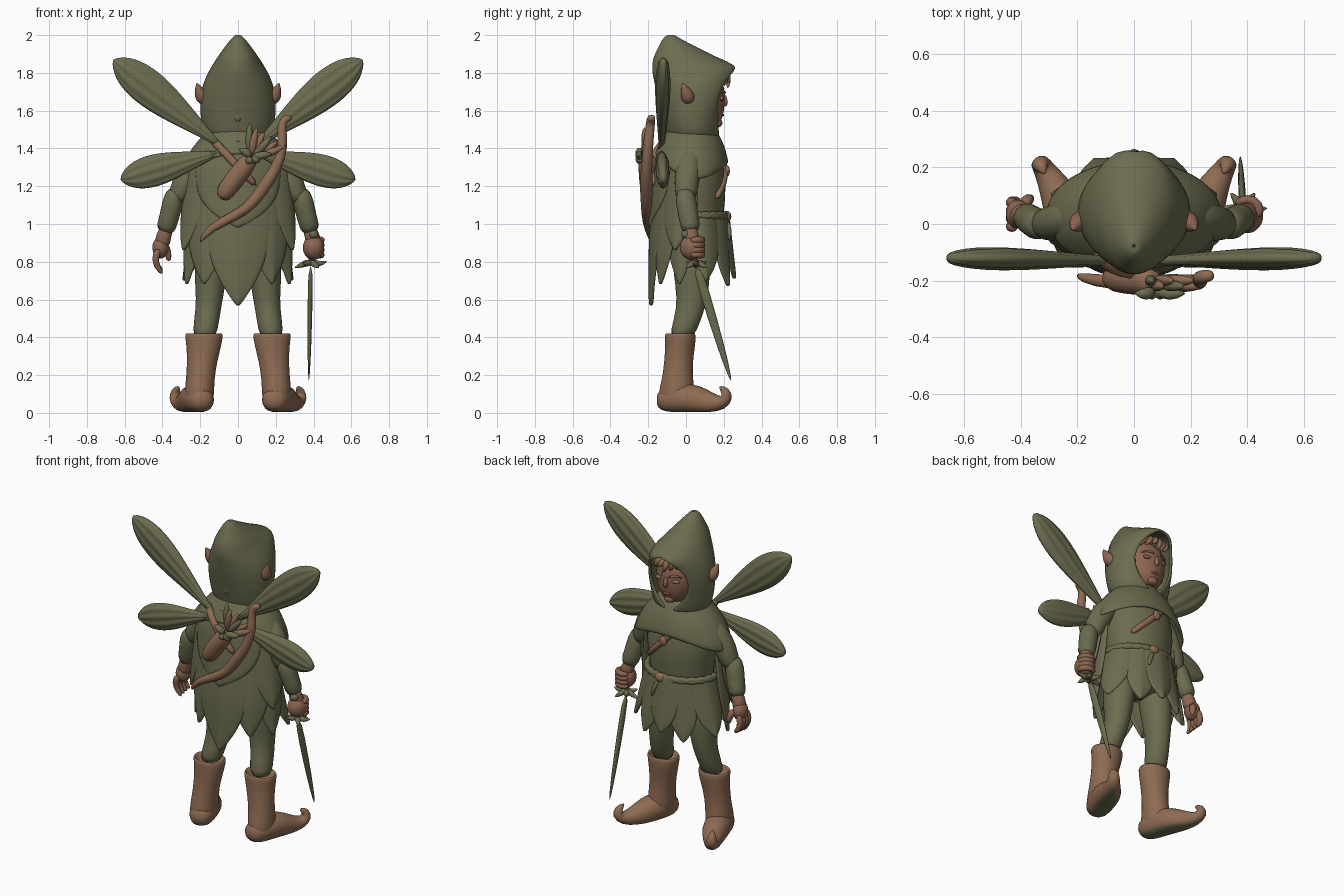
import bpy, bmesh
from math import sin, cos, pi, radians
from mathutils import Vector

if "Cube" in bpy.data.objects:
    bpy.data.objects.remove(bpy.data.objects["Cube"], do_unlink=True)


def material(name, rgb):
    mat = bpy.data.materials.new(name)
    mat.use_nodes = True
    mat.diffuse_color = (*rgb, 1)
    mat.node_tree.nodes["Principled BSDF"].inputs["Base Color"].default_value = (*rgb, 1)
    return mat


GREEN = material("leaf green", (.15, .15, .08))
LEATHER = material("boot leather", (.27, .147, .085))
SKIN = material("warm skin", (.26, .13, .08))


def skin(name, rings, mat, closed=True, caps=True, thick=0):
    """Bridge equal-length point rings into a smooth surface."""
    bm = bmesh.new()
    rows = [[bm.verts.new(point) for point in ring] for ring in rings]
    count = len(rows[0])
    for low, high in zip(rows, rows[1:]):
        for i in range(count if closed else count - 1):
            j = (i + 1) % count
            bm.faces.new((low[i], low[j], high[j], high[i]))
    if caps and closed:
        bm.faces.new(rows[0])
        bm.faces.new(rows[-1])
    bmesh.ops.remove_doubles(bm, verts=bm.verts, dist=.0004)
    bmesh.ops.recalc_face_normals(bm, faces=bm.faces)
    mesh = bpy.data.meshes.new(name)
    bm.to_mesh(mesh)
    bm.free()
    mesh.materials.append(mat)
    for face in mesh.polygons:
        face.use_smooth = True
    ob = bpy.data.objects.new(name, mesh)
    bpy.context.collection.objects.link(ob)
    if thick:
        solid = ob.modifiers.new("thickness", "SOLIDIFY")
        solid.thickness, solid.offset = thick, 0
    smooth = ob.modifiers.new("smooth", "SUBSURF")
    smooth.levels = smooth.render_levels = 1
    return ob


def circle(count):
    return [2 * pi * i / count for i in range(count)]


def loft(name, rows, mat, count=20):
    """Stack of horizontal ellipses given as x, y, z, rx, ry."""
    return skin(name, [[(x + rx * cos(t), y + ry * sin(t), z) for t in circle(count)]
                       for x, y, z, rx, ry in rows], mat)


def tube(name, points, radii, mat, count=10):
    """Round tube of varying radius along a path."""
    points = [Vector(point) for point in points]
    rings, old, turn = [], None, None
    for i, point in enumerate(points):
        along = (points[min(i + 1, len(points) - 1)] - points[max(i - 1, 0)]).normalized()
        turn = old.rotation_difference(along) @ turn if old else along.to_track_quat("Z", "Y")
        old = along
        r = radii[i] if isinstance(radii, list) else radii
        rings.append([point + turn @ Vector((r * cos(t), r * sin(t), 0)) for t in circle(count)])
    return skin(name, rings, mat)


def ball(name, centre, size, mat):
    x, y, z = centre
    rx, ry, rz = size
    loft(name, [(x, y, z - rz * cos(t), rx * sin(t) + .0005, ry * sin(t) + .0005)
                for t in (pi * k / 10 for k in range(11))], mat)


# Cloth profiles: z, rx, ry, from top to bottom
COAT = [(1.48, .15, .13), (1.3, .265, .165), (.9, .295, .195), (.5, .295, .19)]
SKIRT = [(1.1, .2, .165), (.7, .285, .2), (.5, .29, .2)]


def cloth_point(table, angle, z, off):
    for (za, xa, ya), (zb, xb, yb) in zip(table, table[1:]):
        if z >= zb:
            break
    blend = min(max((za - z) / (za - zb), 0), 1)
    rx, ry = xa + blend * (xb - xa) + off, ya + blend * (yb - ya) + off
    return rx * cos(radians(angle)), .03 + ry * sin(radians(angle)), z


def leaf(name, table, angle, half, top, tip, off):
    """Pointed leaf panel wrapped around a cloth profile, with a raised midrib."""
    rings = []
    for i in range(13):
        v = i / 12
        width = max(1 - v ** 3.6, .02) * half
        rings.append([cloth_point(table, angle + width * u / 4, top + (tip - top) * v,
                                  off + .014 * (1 - abs(u) / 4) + .008 * v) for u in range(-4, 5)])
    skin(name, rings, GREEN, closed=False, thick=.016)


# Torso, coat and skirt
loft("torso", [(0, .03, .8, .2, .15), (0, .04, 1.05, .19, .16), (0, .04, 1.2, .225, .178),
               (0, .035, 1.36, .22, .165), (0, .03, 1.5, .12, .1)], GREEN)
leaf("coat_back_leaf", COAT, -90, 40, 1.42, .565, .008)
leaf("coat_top_leaf", COAT, -90, 55, 1.44, .98, .014)
leaf("skirt_middle_leaf", SKIRT, 90, 24, 1.06, .71, .01)
for s in (-1, 1):
    leaf("coat_inner_leaf", COAT, -90 + 36 * s, 34, 1.38, .68, -.004)
    leaf("coat_side_leaf", COAT, -90 + 66 * s, 30, 1.35, .86, .004)
    leaf("coat_hip_leaf", COAT, -90 + 70 * s, 32, 1.3, .68, -.022)
    leaf("skirt_front_leaf", SKIRT, 90 + 27 * s, 24, 1.06, .67, 0)
    leaf("skirt_side_leaf", SKIRT, 90 + 70 * s, 30, 1.06, .7, .002)
    tube("belt_end", [(.03, .21, 1.03), (.03 + .04 * s, .23, .97), (.03 + .05 * s, .23, .91)],
         [.012, .018, .006], GREEN)
    tube("belt_rope", [cloth_point(SKIRT, angle, 1.045 + .012 * s * sin(angle * .2), .012)
                       for angle in range(-5, 186, 10)], .018, GREEN)

# Belt knot and straps
ball("belt_knot", (.03, .215, 1.04), (.035, .025, .03), LEATHER)
tube("chest_strap", [(-.14, .14, 1.43), (-.08, .185, 1.37), (0, .208, 1.29), (.08, .2, 1.21), (.16, .155, 1.13)],
     .02, LEATHER)
ball("strap_buckle", (.01, .218, 1.28), (.025, .014, .03), LEATHER)
tube("back_strap", [(-.14, -.1, 1.45), (-.09, -.155, 1.4), (0, -.18, 1.3), (.1, -.17, 1.2)], .023, LEATHER)

# Shoulder capelet, long over the arms and short at the chest
cape = []
for z, rx, ry, dip in [(1.52, .12, .11, 0), (1.46, .18, .14, 0), (1.41, .235, .165, .01),
                       (1.34, .285, .18, .05), (1.29, .31, .188, .09)]:
    cape.append([(rx * cos(t), .03 + ry * sin(t), z - dip * (.6 * cos(2 * t) + .3 * sin(t)))
                 for t in circle(32)])
skin("capelet", cape, GREEN, caps=False, thick=.02)

# Hood: z, centre y, rx, ry, half angle of the face opening
hood = []
for z, cy, rx, ry, gap in [(1.46, .04, .16, .13, 2), (1.5, .04, .185, .14, 20), (1.6, .04, .195, .165, 44),
                           (1.7, .04, .19, .19, 44), (1.77, .045, .166, .208, 35), (1.81, .05, .145, .222, 20),
                           (1.835, .045, .13, .215, 0), (1.87, 0, .108, .17, 0), (1.91, -.03, .08, .12, 0),
                           (1.95, -.06, .05, .07, 0), (1.98, -.08, .025, .035, 0), (2, -.08, .004, .004, 0)]:
    hood.append([(rx * cos(t), cy + ry * sin(t), z) for t in
                 (radians(90 + gap + (360 - 2 * gap) * i / 28) for i in range(29))])
skin("hood", hood, GREEN, closed=False, thick=.018)
for k in range(4):
    ball("hood_seam_bump", (0, -.115 - .016 * k, 1.57 + .09 * k), (.018, .014, .03), GREEN)

# Head, face, hair and ears
loft("head", [(0, .1, 1.5, .03, .04), (0, .085, 1.53, .085, .1), (0, .07, 1.6, .13, .135),
              (0, .06, 1.68, .145, .15), (0, .06, 1.76, .12, .14), (0, .05, 1.81, .06, .08)], SKIN)
tube("nose", [(0, .2, 1.69), (0, .21, 1.64), (0, .2, 1.62)], [.01, .018, .012], SKIN)
ball("lips", (0, .185, 1.577), (.03, .017, .009), SKIN)
ball("chin", (0, .165, 1.535), (.035, .028, .025), SKIN)
for s in (-1, 1):
    ball("closed_eye", (.055 * s, .188, 1.665), (.03, .014, .013), SKIN)
    tube("eyebrow", [(.02 * s, .21, 1.69), (.055 * s, .2, 1.71), (.095 * s, .17, 1.69)],
         [.005, .009, .004], LEATHER)
    tube("ear", [(.165 * s, .02, 1.65), (.19 * s, .01, 1.67), (.205 * s, 0, 1.7), (.218 * s, -.02, 1.75)],
         [.03, .042, .032, .002], SKIN)
for i in range(6):
    x = (i - 2.5) * .036
    tube("hair_lock", [(x * .6, .19, 1.8), (x, .235 - abs(x) * .4, 1.77),
                       (x + .03, .23 - abs(x) * .5, 1.745 - .014 * (i % 3))], [.025, .022, .004], LEATHER)


def wing(name, root, tip, breadth, s):
    """Flat lens-section wing with ribs running along it."""
    root, tip = Vector(root), Vector(tip)
    side = (tip - root).normalized().cross(Vector((0, 1, 0)))
    rings = []
    for i in range(17):
        v = i / 16
        width = max(breadth * abs(sin(pi * v * v)) ** .55, .012)
        ring = []
        for t in circle(40):
            point = root.lerp(tip, v) + side * (width * cos(t))
            point.y += (.012 + .27 * width) * sin(t) * (1 + .12 * cos(10 * t + 3 * v))
            ring.append((point.x * s, point.y, point.z))
        rings.append(ring)
    skin(name, rings, GREEN)


for s in (-1, 1):
    wing("upper_wing", (.05, -.13, 1.38), (.66, -.12, 1.87), .097, s)
    wing("lower_wing", (.05, -.13, 1.39), (.622, -.12, 1.235), .085, s)

# Arms, sleeves, legs and boots
for s, side in ((-1, "right_"), (1, "left_")):
    tube(side + "upper_arm", [(.16 * s, .03, 1.4), (.235 * s, .02, 1.32), (.285 * s, 0, 1.22), (.335 * s, 0, 1.1)],
         [.05, .075, .07, .055], GREEN)
    tube(side + "sleeve", [(.325 * s, -.01, 1.19), (.345 * s, 0, 1.12), (.365 * s, .015, 1.03), (.39 * s, .03, .95)],
         [.045, .062, .054, .058], GREEN)
    tube(side + "wrist", [(.37 * s, .02, 1), (.395 * s, .03, .93), (.405 * s, .03, .88)], [.04, .04, .05], SKIN)
    loft(side + "leg", [(.12 * s, .03, .92, .1, .11), (.145 * s, .03, .75, .09, .1), (.15 * s, .035, .6, .07, .08),
                        (.165 * s, .01, .5, .067, .073), (.18 * s, -.03, .38, .066, .068)], GREEN)
    loft(side + "boot_shaft", [(.18 * s, -.03, .36, .07, .06), (.18 * s, -.03, .425, .09, .07),
                               (.18 * s, -.03, .42, .104, .085), (.18 * s, -.03, .36, .094, .08),
                               (.19 * s, -.04, .27, .08, .076), (.2 * s, -.045, .18, .076, .082),
                               (.205 * s, -.05, .1, .08, .1), (.205 * s, -.05, .03, .07, .09)], LEATHER)
    boot = tube(side + "boot_foot",
                [(.18 * s, -.155, .065), (.19 * s, -.11, .065), (.215 * s, -.03, .08), (.245 * s, .06, .07),
                 (.28 * s, .13, .05), (.315 * s, .19, .05), (.335 * s, .22, .08), (.33 * s, .21, .12),
                 (.315 * s, .175, .14)], [.04, .073, .084, .08, .058, .04, .034, .026, .005], LEATHER, count=16)
    boot.data.materials.append(GREEN)
    for v in boot.data.vertices:
        v.co.z = max(v.co.z, .004)
    for face in boot.data.polygons:
        face.material_index = int(face.center.z < .012)

# Open right hand
ball("right_palm", (-.41, .035, .875), (.044, .052, .058), SKIN)
for i in range(4):
    y = -.01 + .028 * i
    tube("right_finger", [(-.42, y, .87), (-.44, y, .82), (-.43, y + .01, .775), (-.4, y + .01, .735 + .006 * i)],
         [.02, .02, .018, .01], SKIN)
tube("right_thumb", [(-.39, .07, .89), (-.37, .09, .85), (-.365, .09, .8)], [.024, .022, .012], SKIN)

# Left fist gripping the sword
ball("left_fist", (.4, .03, .875), (.058, .064, .066), SKIN)
for i in range(4):
    z = .915 - .026 * i
    tube("left_finger", [(.44, .02, z), (.447, .07, z), (.4, .095, z), (.355, .07, z)],
         [.018, .02, .02, .012], SKIN)
tube("sword_grip", [(.4, 0, .95), (.39, .03, .87), (.385, .055, .78)], .018, LEATHER)
ball("sword_pommel", (.4, 0, .945), (.025, .025, .022), GREEN)
for i, a in enumerate(circle(6)):
    tube("sword_guard_leaf", [(.385, .05, .8), (.385 + .045 * cos(a), .055 + .035 * sin(a), .785),
                              (.385 + .088 * cos(a), .055 + .065 * sin(a), .785 + .018 * (-1) ** i)],
         [.02, .018, .003], GREEN)
loft("sword_blade", [(.385 - .01 * v, .05 + .19 * v, .8 - .635 * v, .016 * width, .032 * width)
                     for v, width in ((0, 1), (.5, .85), (.85, .55), (1, .1))], GREEN, count=8)

# Quiver, arrows and bow on the back
tube("quiver", [(-.09, -.19, 1.13), (-.07, -.19, 1.17), (0, -.2, 1.26), (.085, -.205, 1.37)],
     [.03, .056, .053, .056], LEATHER)
for i in range(6):
    spread, depth = (i - 2.5) * .024, .02 * (i % 2)
    tube("arrow_fletching", [(.07, -.2, 1.35), (.115 + spread, -.2 - depth, 1.41 - spread * .6),
                             (.16 + spread * 1.6, -.2 - depth, 1.48 - spread)],
         [.012, .028, .008], LEATHER if i % 3 else GREEN)
for dx, dz in ((-.06, .04), (-.03, -.04), (.03, -.03), (.08, .01)):
    tube("quiver_leaf", [(.07, -.235, 1.35), (.08 + dx * .6, -.25, 1.36 + dz * .6), (.08 + dx * 1.3, -.245, 1.36 + dz)],
         [.014, .03, .003], GREEN)
tube("bow", [(.285, -.18, 1.565), (.25, -.185, 1.56), (.225, -.19, 1.52), (.245, -.2, 1.42), (.2, -.21, 1.28),
             (.13, -.21, 1.19), (.08, -.21, 1.11), (0, -.21, 1.05), (-.15, -.2, .98), (-.205, -.18, .9)],
     [.018, .025, .026, .028, .031, .038, .031, .028, .025, .01], LEATHER)
